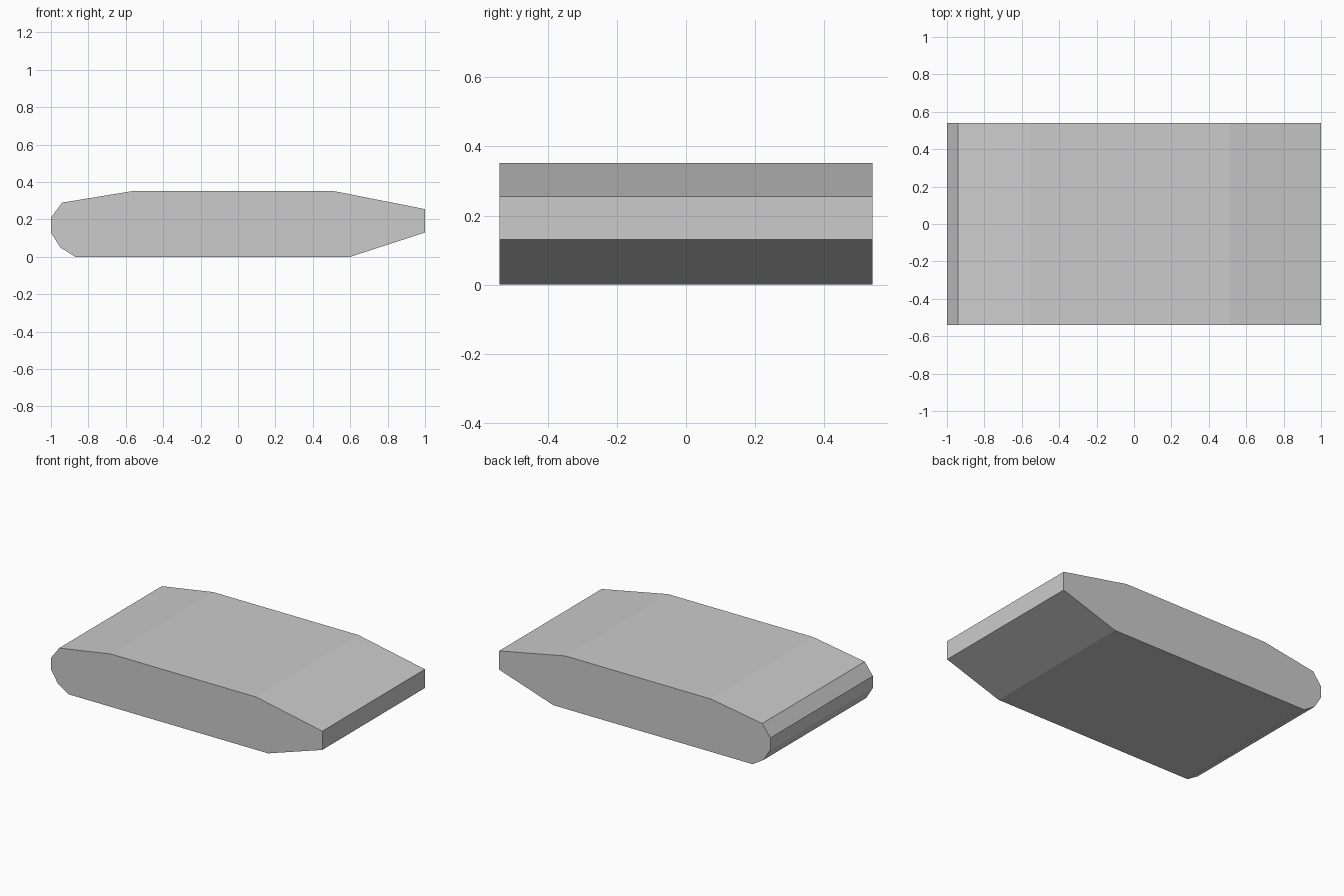
import bpy
import bmesh

default = bpy.data.objects.get("Cube")
if default:
    bpy.data.objects.remove(default, do_unlink=True)

# Plain grey material
grey = bpy.data.materials.new("plain_grey")
grey.use_nodes = True
colour = (0.6, 0.6, 0.6, 1)
grey.diffuse_color = colour
grey.node_tree.nodes["Principled BSDF"].inputs["Base Color"].default_value = colour

# Side outline as (x, z), counter-clockwise seen from the front
outline = [(-0.87, 0), (0.6, 0), (1, 0.13), (1, 0.255), (0.51, 0.352),
           (-0.56, 0.352), (-0.94, 0.29), (-1, 0.21), (-1, 0.13), (-0.95, 0.05)]
half_width = 0.54

# Tapered block: the outline extruded from front to back
bm = bmesh.new()
front = bm.faces.new([bm.verts.new((x, -half_width, z)) for x, z in outline])
result = bmesh.ops.extrude_face_region(bm, geom=[front], use_keep_orig=True)
moved = [v for v in result["geom"] if isinstance(v, bmesh.types.BMVert)]
bmesh.ops.translate(bm, verts=moved, vec=(0, 2 * half_width, 0))
bmesh.ops.recalc_face_normals(bm, faces=bm.faces)

mesh = bpy.data.meshes.new("tapered_block")
bm.to_mesh(mesh)
bm.free()
mesh.materials.append(grey)
block = bpy.data.objects.new("tapered_block", mesh)
bpy.context.collection.objects.link(block)
